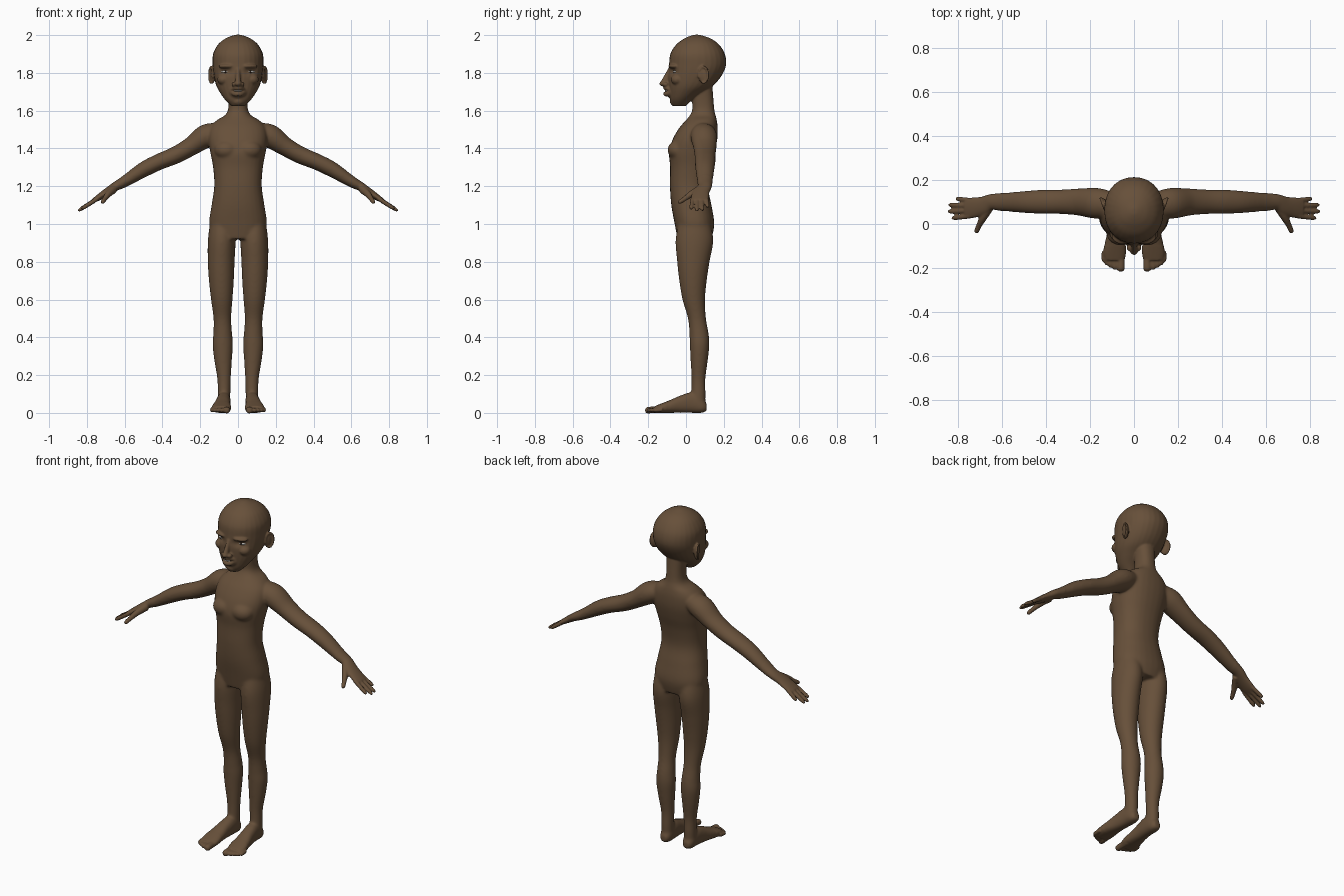
import bpy, bmesh, math
from mathutils import Vector, Matrix, Euler


def material(name, rgb):
    m = bpy.data.materials.new(name)
    m.diffuse_color = (*rgb, 1)
    return m


SKIN = material("brown_skin", (0.135, 0.08, 0.042))
WHITE = material("eye_and_tooth_white", (0.75, 0.74, 0.70))
DARK = material("dark_iris", (0.02, 0.012, 0.008))
bm = bmesh.new()


def resample(rows, steps):
    """Catmull-Rom curve through rows of (x, y, z, radius_u, radius_v)."""
    out = []
    for i in range(len(rows) - 1):
        p0, p1, p2, p3 = (rows[max(0, min(len(rows) - 1, i + k))] for k in (-1, 0, 1, 2))
        for s in range(steps):
            t = s / steps
            out.append([0.5 * (2 * b + (c - a) * t + (2 * a - 5 * b + 4 * c - d) * t * t
                               + (3 * b - a - 3 * c + d) * t ** 3)
                        for a, b, c, d in zip(p0, p1, p2, p3)])
    return out + [list(rows[-1])]


def loft(rows, axis=None, ref=(0, 1, 0), power=2.0, steps=5, n=28, side=1):
    """Closed tube of superellipse rings; side=-1 mirrors it across x."""
    pts = resample(rows, steps)
    rings = []
    for i, (x, y, z, a, b) in enumerate(pts):
        c = Vector((x, y, z))
        t = Vector(axis) if axis else (Vector(pts[min(i + 1, len(pts) - 1)][:3])
                                       - Vector(pts[max(i - 1, 0)][:3])).normalized()
        u = Vector(ref).cross(t).normalized()
        v = t.cross(u)
        ring = []
        for k in range(n):
            w = 2 * math.pi * k / n
            cu, cv = math.cos(w), math.sin(w)
            p = c + u * math.copysign(abs(cu) ** (2 / power), cu) * max(a, .002) \
                + v * math.copysign(abs(cv) ** (2 / power), cv) * max(b, .002)
            ring.append(bm.verts.new((p.x * side, p.y, p.z)))
        rings.append(ring)
    for r, q in zip(rings, rings[1:]):
        for k in range(n):
            bm.faces.new((r[k], r[(k + 1) % n], q[(k + 1) % n], q[k]))
    bm.faces.new(rings[0][::-1])
    bm.faces.new(rings[-1])


def ball(center, scale, turn=0):
    bmesh.ops.create_icosphere(bm, subdivisions=3, radius=1, matrix=Matrix.LocRotScale(
        Vector(center), Euler((0, 0, turn)), Vector(scale)))


def upright(profile, **kw):
    """Loft up z from (z, half_width, front_y, back_y)."""
    loft([(0, (f + b) / 2, z, w, (b - f) / 2) for z, w, f, b in profile], axis=(0, 0, 1), **kw)


# torso and neck
upright([(.92, .13, -.045, .135), (1.0, .153, -.06, .15), (1.1, .14, -.078, .135),
         (1.2, .126, -.085, .117), (1.3, .132, -.084, .13), (1.38, .147, -.09, .152),
         (1.45, .157, -.07, .166), (1.51, .147, -.035, .168), (1.55, .112, .0, .163),
         (1.575, .07, .02, .157), (1.605, .053, .033, .15), (1.66, .05, .032, .145),
         (1.73, .055, .03, .14)], power=2.3)

# skull and jaw
upright([(1.625, .035, -.07, 0), (1.655, .066, -.083, .03), (1.69, .092, -.088, .08),
         (1.73, .114, -.092, .14), (1.78, .127, -.094, .185), (1.84, .134, -.09, .212),
         (1.9, .132, -.083, .206), (1.95, .106, -.052, .175), (1.98, .07, -.012, .135),
         (1.995, .036, .02, .095), (2.002, .012, .045, .07)], power=2.15)
ball((0, -.058, 1.65), (.034, .028, .025))       # chin
ball((0, -.058, 1.70), (.055, .045, .045))       # muzzle
loft([(0, -.082, 1.825, .012, .012), (0, -.1, 1.785, .012, .016),
      (0, -.115, 1.75, .016, .02), (0, -.115, 1.735, .012, .014)], axis=(0, 0, 1))  # nose
ball((0, -.123, 1.743), (.018, .018, .014))
for z, h, r in ((1.719, 1.708, .0105), (1.689, 1.702, .0125)):   # lips
    loft([(-.04, -.078, h, .005, .005), (-.018, -.1, z, r, .012), (0, -.108, z, r, .013),
          (.018, -.1, z, r, .012), (.04, -.078, h, .005, .005)])

for s in (-1, 1):
    # pectorals, brow, cheek, nostril
    ball((s * .06, -.042, 1.392), (.066, .056, .052))
    ball((s * .062, -.068, 1.835), (.042, .024, .013), s * .35)
    ball((s * .075, -.045, 1.765), (.035, .035, .03))
    ball((s * .021, -.108, 1.739), (.013, .016, .012))
    # ear with raised rim
    ball((s * .134, .092, 1.787), (.012, .026, .044), -s * .3)
    arc = [math.radians(d) for d in range(-110, 201, 31)]
    loft([(.143 + .009 * math.cos(w), .092 + .025 * math.cos(w), 1.789 + .043 * math.sin(w),
           .006, .006) for w in arc], ref=(1, 0, 0), n=10, steps=2, side=s)
    # leg
    loft([(.083, .045, 1.04, .06, .075), (.086, .045, .92, .073, .1), (.089, .039, .8, .071, .086),
          (.088, .037, .7, .066, .073), (.086, .041, .6, .057, .06), (.083, .058, .5, .047, .048),
          (.081, .069, .42, .05, .051), (.081, .072, .36, .054, .052), (.079, .07, .28, .047, .046),
          (.074, .066, .18, .036, .037), (.074, .066, .1, .034, .038),
          (.074, .066, .04, .033, .036)], axis=(0, 0, 1), side=s)
    # foot and toes
    loft([(.074, .11, .03, .02, .02), (.074, .085, .038, .033, .038), (.075, .03, .054, .037, .054),
          (.08, -.03, .046, .04, .046), (.085, -.08, .035, .047, .035), (.088, -.13, .025, .052, .025),
          (.089, -.165, .018, .046, .018)], axis=(0, -1, 0), ref=(0, 0, 1), power=2.4, side=s)
    for x, tip, r in ((.06, -.205, .018), (.087, -.197, .0125), (.106, -.188, .012),
                      (.123, -.177, .0115), (.137, -.163, .011)):
        loft([(x, -.125, .018, r, r), (x, tip + .025, .016, r, r), (x, tip, .014, r, r * .95),
              (x, tip - .011, .013, r * .5, r * .5)], axis=(0, -1, 0), ref=(0, 0, 1), n=14, side=s)
    # arm
    loft([(.08, .09, 1.495, .04, .05), (.165, .094, 1.468, .062, .07), (.25, .1, 1.41, .05, .062),
          (.33, .101, 1.365, .046, .056), (.42, .101, 1.328, .043, .055), (.5, .1, 1.288, .041, .05),
          (.6, .1, 1.225, .03, .041), (.65, .1, 1.198, .024, .036), (.69, .082, 1.172, .021, .043),
          (.74, .073, 1.139, .016, .047), (.768, .071, 1.122, .011, .043)], side=s)
    # fingers and thumb
    for base, tip in ((.107, (.806, .115, 1.092)), (.083, (.838, .087, 1.076)),
                      (.06, (.841, .057, 1.073)), (.036, (.824, .027, 1.082))):
        a, b = Vector((.745, base, 1.134)), Vector(tip)
        loft([(*a.lerp(b, f), r, r) for f, r in ((0, .0115), (.5, .0112), (.92, .01), (1.06, .005))],
             n=14, side=s)
    loft([(.655, .075, 1.185, .018, .022), (.685, .03, 1.16, .017, .018), (.704, -.005, 1.135, .013, .013),
          (.716, -.033, 1.117, .011, .011), (.719, -.041, 1.113, .005, .005)],
         ref=(0, 0, 1), n=16, side=s)

# fuse all flesh parts into one skin
bmesh.ops.recalc_face_normals(bm, faces=bm.faces)
mesh = bpy.data.meshes.new("body")
bm.to_mesh(mesh)
bm.free()
body = bpy.data.objects.new("body", mesh)
bpy.context.collection.objects.link(body)
bpy.context.view_layer.objects.active = body
body.select_set(True)
fuse = body.modifiers.new("fuse", 'REMESH')
fuse.mode, fuse.voxel_size = 'VOXEL', .005
bpy.ops.object.modifier_apply(modifier="fuse")

# sink the eye sockets, then blend joints more strongly than hands and face
for v in body.data.vertices:
    if v.co.z > 1.7 and v.co.y < .0:
        d = ((abs(v.co.x) - .062) / .03) ** 2 + ((v.co.z - 1.808) / .018) ** 2
        v.co.y += .013 * math.exp(-d)
joints = body.vertex_groups.new(name="joints")
joints.add([v.index for v in body.data.vertices if v.co.z < 1.6 and abs(v.co.x) < .6
            and not (v.co.z < .15 and v.co.y < -.1)], 1, 'REPLACE')
for name, times, group in (("blend", 28, "joints"), ("soften", 3, "")):
    m = body.modifiers.new(name, 'SMOOTH')
    m.factor, m.iterations, m.vertex_group = .5, times, group
    bpy.ops.object.modifier_apply(modifier=name)
body.data.materials.clear()
body.data.materials.append(SKIN)
body.data.shade_smooth()


def inlay(name, x, z, scale, mat, proud, turn=0):
    """Small ellipsoid standing slightly proud of the face surface."""
    hit, loc, _, _ = body.ray_cast(Vector((x, -1, z)), Vector((0, 1, 0)))
    y = (loc.y if hit else -.08) + scale[1] - proud
    b = bmesh.new()
    bmesh.ops.create_icosphere(b, subdivisions=3, radius=1, matrix=Matrix.LocRotScale(
        Vector((x, y, z)), Euler((0, 0, turn)), Vector(scale)))
    me = bpy.data.meshes.new(name)
    b.to_mesh(me)
    b.free()
    me.materials.append(mat)
    me.shade_smooth()
    bpy.context.collection.objects.link(bpy.data.objects.new(name, me))


# eyes and teeth
for s, label in ((-1, "right"), (1, "left")):
    inlay(label + "_eye", s * .066, 1.806, (.026, .014, .0075), WHITE, .004, s * .35)
    inlay(label + "_iris", s * .066, 1.806, (.007, .005, .007), DARK, .005, s * .35)
inlay("teeth", 0, 1.705, (.022, .012, .004), WHITE, .003)
